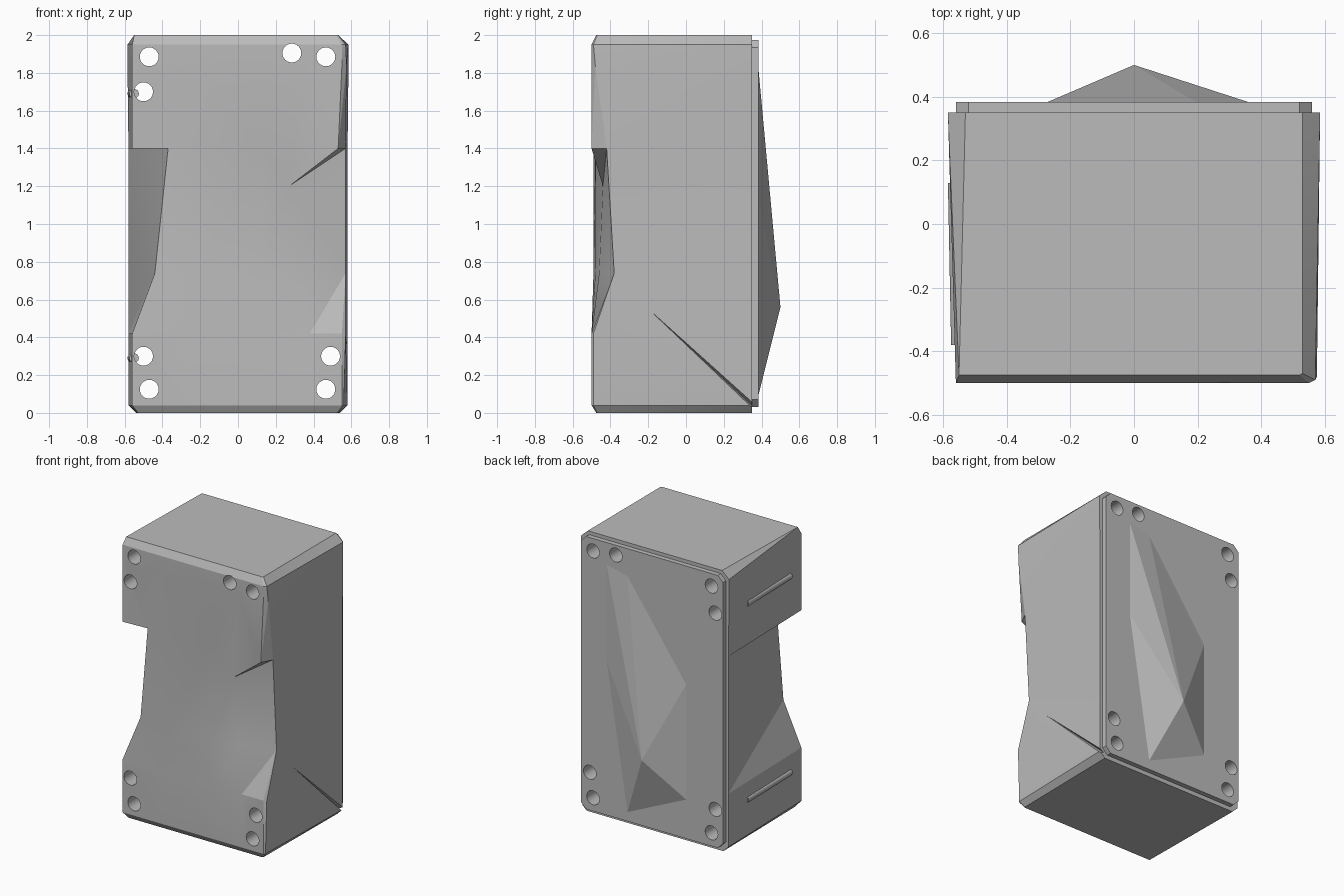
import bpy, bmesh, math
from mathutils import Vector

default = bpy.data.objects.get("Cube")
if default:
    bpy.data.objects.remove(default, do_unlink=True)

grey = bpy.data.materials.new("plain grey")
grey.use_nodes = True
colour = (0.5, 0.5, 0.5, 1)
grey.diffuse_color = colour
grey.node_tree.nodes["Principled BSDF"].inputs["Base Color"].default_value = colour


def finish(bm, name, triangulate=True):
    """Turn a bmesh into a named object with outward normals."""
    if triangulate:
        bmesh.ops.triangulate(bm, faces=bm.faces[:])
    bmesh.ops.recalc_face_normals(bm, faces=bm.faces[:])
    mesh = bpy.data.meshes.new(name)
    bm.to_mesh(mesh)
    bm.free()
    mesh.materials.append(grey)
    obj = bpy.data.objects.new(name, mesh)
    bpy.context.collection.objects.link(obj)
    return obj


def loft(name, rings):
    """Skin a stack of equal-length rings, sharing coincident corners."""
    bm = bmesh.new()
    known = {}

    def corner(point):
        if point not in known:
            known[point] = bm.verts.new(point)
        return known[point]

    rings = [[corner(p) for p in ring] for ring in rings]
    count = len(rings[0])
    for low, high in zip(rings, rings[1:]):
        for i in range(count):
            j = (i + 1) % count
            face = list(dict.fromkeys((low[i], low[j], high[j], high[i])))
            if len(face) > 2:
                bm.faces.new(face)
    bm.faces.new(rings[0])
    bm.faces.new(rings[-1])
    return finish(bm, name)


def hull(name, points):
    bm = bmesh.new()
    for p in points:
        bm.verts.new(p)
    bmesh.ops.convex_hull(bm, input=bm.verts[:])
    return finish(bm, name)


def rod(name, start, end, radius):
    """Round bar between two points."""
    axis = Vector(end) - Vector(start)
    bpy.ops.mesh.primitive_cylinder_add(
        vertices=24, radius=radius, depth=axis.length,
        location=(Vector(start) + Vector(end)) / 2,
        rotation=axis.to_track_quat("Z", "Y").to_euler())
    obj = bpy.context.object
    obj.name = name
    obj.data.materials.append(grey)
    return obj


def cut(target, cutter):
    mod = target.modifiers.new("cut " + cutter.name, "BOOLEAN")
    mod.operation = "DIFFERENCE"
    mod.solver = "EXACT"
    mod.object = cutter
    cutter.hide_render = True
    cutter.hide_viewport = True
    cutter.display_type = "WIRE"


# Body sections: height, back half width, then the front edge from -x to +x
BACK = 0.35
notch = (0.27, -0.44)
sections = [
    (0, 0.54, (-.53, -.475), (-.25, -.475), (.15, -.475), (.4, -.475), (.52, -.475), (.53, -.47)),
    (.04, 0.58, (-.56, -.5), (-.25, -.5), (.15, -.5), (.4, -.5), (.55, -.5), (.56, -.49)),
    (.42, 0.58, (-.56, -.5), (-.25, -.5), (.15, -.5), (.38, -.5), (.55, -.5), (.57, -.49)),
    (.74, 0.58, (-.44, -.47), (-.2, -.49), (.12, -.48), (.33, -.46), (.57, -.38), (.57, -.38)),
    (1.4, 0.58, (-.37, -.49), (-.37, -.49), (.13, -.48), notch, (.57, -.42), (.57, -.42)),
    (1.4, 0.58, (-.56, -.5), (-.37, -.49), (.13, -.48), notch, (.53, -.5), (.57, -.42)),
    (1.84, 0.585, (-.56, -.5), (-.25, -.5), (.15, -.5), (.35, -.5), (.55, -.5), (.575, -.48)),
    (1.95, 0.585, (-.56, -.5), (-.25, -.5), (.15, -.5), (.35, -.5), (.55, -.5), (.57, -.49)),
    (2, 0.53, (-.55, -.475), (-.25, -.475), (.15, -.475), (.35, -.475), (.52, -.475), (.53, -.47)),
]
rings = []
for z, half, *front in sections:
    ring = [(x, y, 1.2 if (x, y) == notch else z) for x, y in front]
    rings.append(ring + [(half, BACK, z), (-half, BACK, z)])
body = loft("body", rings)

# Back plate with clipped corners
half, low, high, clip = 0.56, 0.03, 1.975, 0.04
outline = []
for sx, z, sz in ((-1, low, 1), (1, low, 1), (1, high, -1), (-1, high, -1)):
    pair = [(sx * half, z + sz * clip), (sx * (half - clip), z)]
    outline += pair if sx * sz < 0 else pair[::-1]
back_plate = loft("back_plate", [[(x, y, z) for x, z in outline] for y in (BACK, 0.384)])

# Faceted bulge on the back
base = ((.37, 1.86), (.37, 1.15), (.2, .08), (-.28, .3), (-.28, 1.15), (.2, 1.82))
hull("back_bulge", [(x, 0.38, z) for x, z in base] + [(0, 0.5, 0.56)])

# Screw holes running front to back
holes = ((-.47, 1.885), (-.5, 1.7), (.285, 1.905), (.465, 1.885),
         (-.5, .3), (-.47, .125), (.49, .3), (.465, .125))
for i, (x, z) in enumerate(holes):
    cutter = rod(f"hole_cutter_{i}", (x, -0.7, z), (x, 0.7, z), 0.05)
    for part in (body, back_plate):
        cut(part, cutter)

# Thin tapering crease on the +x side
crease = hull("crease_cutter", [(.58, -.36, .7), (.6, .36, .01), (.6, .36, .06), (.55, .36, .03)])
cut(body, crease)

# Slim ridges on the -x side
for name, z in (("upper_ridge", 1.69), ("lower_ridge", 0.29)):
    rod(name, (-0.55, -0.38, z), (-0.56, 0.13, z), 0.025)

for part in (body, back_plate):
    bpy.ops.object.select_all(action="DESELECT")
    part.select_set(True)
    bpy.context.view_layer.objects.active = part
    bpy.ops.object.shade_smooth_by_angle(angle=math.radians(20))
